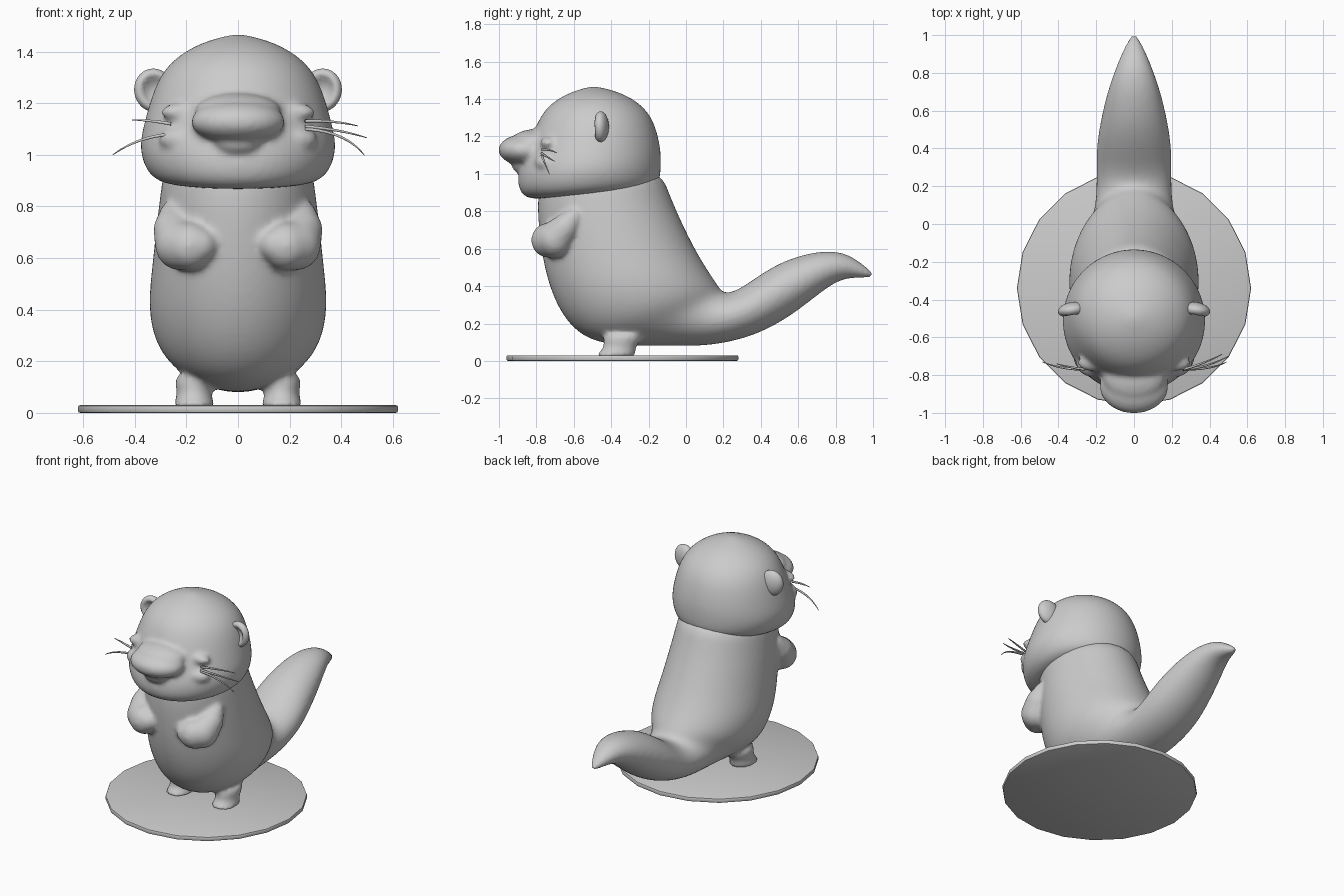
import bpy, bmesh, math
from mathutils import Matrix, Vector

cube = bpy.data.objects.get("Cube")
if cube:
    bpy.data.objects.remove(cube, do_unlink=True)

GREY = (0.6, 0.6, 0.6, 1)
grey = bpy.data.materials.new("plain grey")
grey.use_nodes = True
grey.diffuse_color = GREY
grey.node_tree.nodes["Principled BSDF"].inputs["Base Color"].default_value = GREY


def loft(bm, rings, cx=0, sides=24):
    """Skin oval rings, each given as front y, z, back y, z and half width."""
    loops = []
    for fy, fz, by, bz, w in rings:
        front, back = Vector((cx, fy, fz)), Vector((cx, by, bz))
        mid, half = (front + back) / 2, (back - front) / 2
        loop = []
        for i in range(sides):
            a = math.tau * i / sides
            loop.append(bm.verts.new(mid + half * math.cos(a) + Vector((w * math.sin(a), 0, 0))))
        loops.append(loop)
    for a, b in zip(loops, loops[1:]):
        for i in range(sides):
            j = (i + 1) % sides
            bm.faces.new((a[i], a[j], b[j], b[i]))
    bm.faces.new(loops[0])
    bm.faces.new(loops[-1])


def blob(bm, pos, radii):
    m = Matrix.Translation(pos) @ Matrix.Diagonal((*radii, 1))
    return bmesh.ops.create_uvsphere(bm, u_segments=24, v_segments=14, radius=1, matrix=m)["verts"]


def finish(name, bm, voxel=None, smooth=4):
    bmesh.ops.recalc_face_normals(bm, faces=bm.faces)
    for f in bm.faces:
        f.smooth = True
    me = bpy.data.meshes.new(name)
    bm.to_mesh(me)
    bm.free()
    me.materials.append(grey)
    ob = bpy.data.objects.new(name, me)
    bpy.context.scene.collection.objects.link(ob)
    if voxel:
        ob.modifiers.new("round", "SUBSURF").levels = 2
        ob.modifiers["round"].render_levels = 2
        r = ob.modifiers.new("blend", "REMESH")
        r.mode, r.voxel_size, r.use_smooth_shade = "VOXEL", voxel, True
        s = ob.modifiers.new("soften", "SMOOTH")
        s.factor, s.iterations = 0.5, smooth
    return ob


# Torso sweeping back into the tail, with arms and feet blended in
bm = bmesh.new()
loft(bm, [
    (-.78, 1.0, -.14, 1.05, .28), (-.80, .85, -.09, .90, .30), (-.79, .70, -.02, .74, .32),
    (-.77, .54, .05, .60, .335), (-.73, .38, .11, .50, .35), (-.66, .23, .15, .44, .34),
    (-.55, .12, .17, .41, .31), (-.39, .08, .185, .385, .26), (-.2, .08, .2, .37, .225),
    (0, .078, .215, .365, .205), (.14, .083, .25, .37, .2), (.30, .115, .31, .40, .2),
    (.43, .165, .40, .465, .2), (.56, .24, .51, .53, .18), (.67, .325, .63, .57, .155),
    (.76, .395, .74, .59, .125), (.83, .435, .85, .58, .092), (.90, .445, .93, .53, .06),
    (.97, .445, .985, .485, .03), (1.0, .45, 1.003, .465, .01)])
ARM = [(.255, -.60, .77, .05), (.255, -.65, .71, .075), (.225, -.70, .65, .098),
       (.185, -.735, .645, .094), (.145, -.755, .65, .065)]
FOOT = [(-.50, .02, -.26, .02, .095), (-.47, .04, -.27, .04, .075),
        (-.43, .08, -.27, .08, .063), (-.46, .16, -.2, .16, .09)]
for side in (-1, 1):
    for a, b in zip(ARM, ARM[1:]):
        for k in range(5):
            x, y, z, r = Vector(a).lerp(Vector(b), k / 4)
            blob(bm, (side * x, y, z), (r, r, r))
    loft(bm, FOOT, cx=side * .17)
finish("body_and_tail", bm, .014, 6)

# Head with muzzle, chin and lower lip
bm = bmesh.new()
loft(bm, [
    (-.80, .86, -.22, .91, .25), (-.87, .875, -.16, .93, .325), (-.905, .93, -.135, .97, .365),
    (-.90, 1.02, -.13, 1.04, .388), (-.86, 1.12, -.13, 1.12, .368), (-.82, 1.22, -.15, 1.22, .34),
    (-.785, 1.30, -.18, 1.30, .308), (-.735, 1.37, -.235, 1.37, .255),
    (-.63, 1.435, -.34, 1.435, .15), (-.51, 1.468, -.48, 1.468, .02)])
blob(bm, (0, -.86, 1.128), (.185, .145, .085))
blob(bm, (0, -.80, 1.17), (.17, .14, .07))
blob(bm, (0, -.885, 1.04), (.08, .045, .035))
# Low brows and cheeks that squeeze the eyes shut
for side in (-1, 1):
    blob(bm, (side * .22, -.735, 1.165), (.08, .045, .035))
    blob(bm, (side * .20, -.74, 1.06), (.11, .075, .055))
finish("head", bm, .014, 5)

# Round ears, hollowed at the front
for side, name in ((1, "left_ear"), (-1, "right_ear")):
    bm = bmesh.new()
    for v in blob(bm, (0, 0, 0), (.078, .042, .085)):
        d = math.hypot(v.co.x / .078, v.co.z / .085)
        if v.co.y < 0:
            v.co.y += .05 * max(0, 1 - (d / .75) ** 2)
    ob = finish(name, bm)
    ob.location = (side * .325, -.455, 1.25)
    ob.rotation_euler = (0, side * math.radians(15), side * math.radians(-8))

# Curved whiskers, thinning to the tip
WHISKERS = [
    ("left_whisker_top", (.26, -.77, 1.13), (.37, -.74, 1.135), (.465, -.69, 1.112)),
    ("left_whisker_middle", (.26, -.77, 1.11), (.39, -.76, 1.10), (.50, -.70, 1.066)),
    ("left_whisker_bottom", (.26, -.77, 1.10), (.42, -.77, 1.09), (.49, -.73, .998)),
    ("right_whisker_top", (-.26, -.77, 1.12), (-.34, -.76, 1.135), (-.41, -.74, 1.135)),
    ("right_whisker_bottom", (-.26, -.77, 1.08), (-.39, -.77, 1.07), (-.485, -.73, 1.0))]
for name, *pts in WHISKERS:
    cu = bpy.data.curves.new(name, "CURVE")
    cu.dimensions = "3D"
    cu.bevel_depth, cu.bevel_resolution, cu.use_fill_caps = .007, 1, True
    sp = cu.splines.new("NURBS")
    sp.points.add(2)
    for p, co, r in zip(sp.points, pts, (1, .9, .25)):
        p.co, p.radius = (*co, 1), r
    sp.use_endpoint_u, sp.order_u, sp.resolution_u = True, 3, 6
    cu.materials.append(grey)
    bpy.context.scene.collection.objects.link(bpy.data.objects.new(name, cu))

# Thin standing disc
bm = bmesh.new()
bmesh.ops.create_cone(bm, cap_ends=True, segments=20, radius1=.62, radius2=.62, depth=.03,
                      matrix=Matrix.Translation((0, -.34, .015)))
bmesh.ops.bevel(bm, geom=[e for e in bm.edges if abs(e.verts[0].co.z - e.verts[1].co.z) < .001],
                offset=.008, segments=2, affect="EDGES", profile=.5)
disc = finish("base_disc", bm)
bpy.context.view_layer.objects.active = disc
disc.select_set(True)
bpy.ops.object.shade_smooth_by_angle(angle=math.radians(30))
